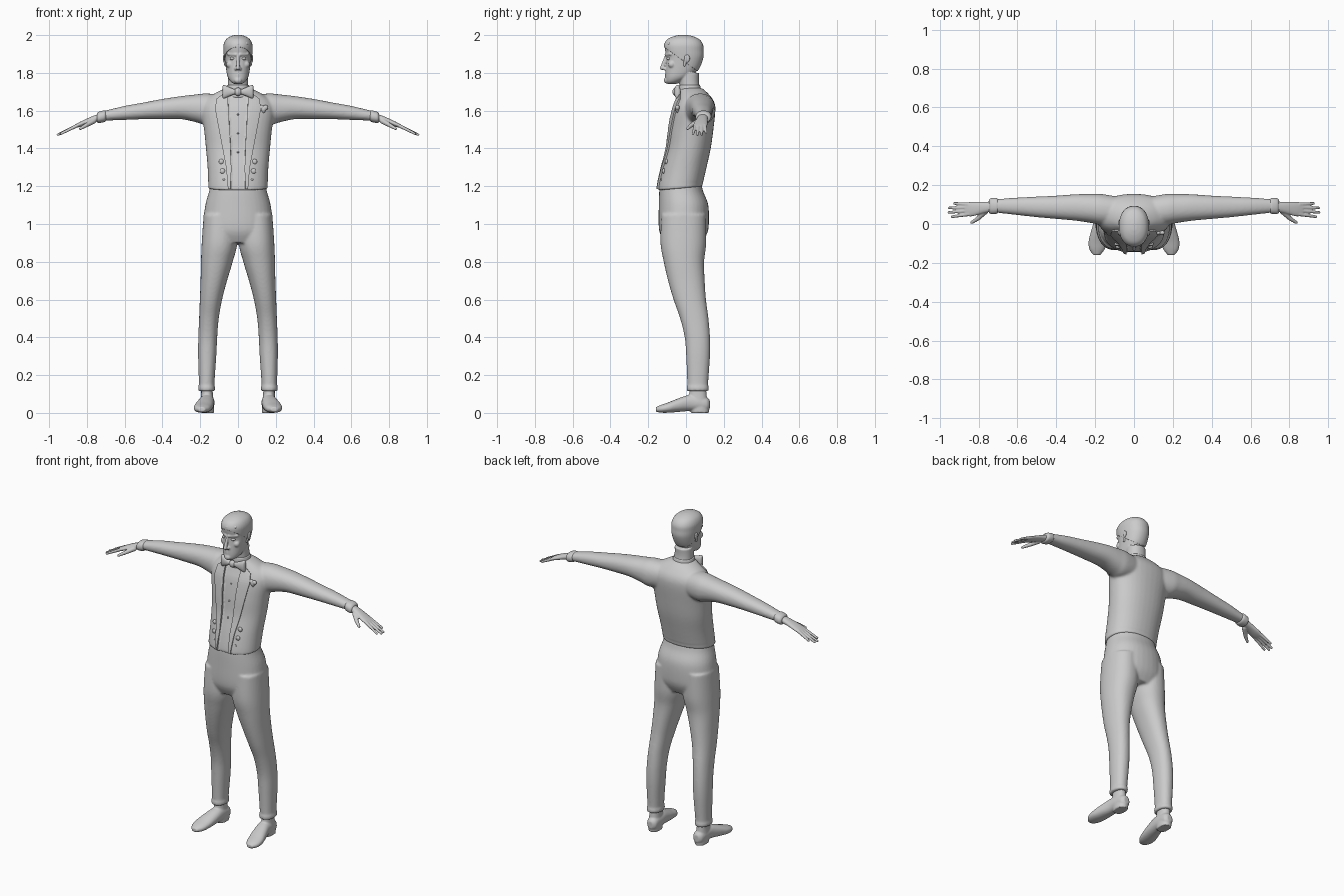
import bpy, bmesh, math
from mathutils import Vector, Matrix
from mathutils.bvhtree import BVHTree


def spline(rows, k):
    out = []
    for i in range(len(rows) - 1):
        a, b, c, d = (rows[max(0, min(len(rows) - 1, i + j))] for j in (-1, 0, 1, 2))
        for q in range(k):
            t = q / k
            out.append([.5 * (2 * y + (z - x) * t + (2 * x - 5 * y + 4 * z - w) * t * t
                              + (3 * y - x - 3 * z + w) * t ** 3) for x, y, z, w in zip(a, b, c, d)])
    return out + [list(rows[-1])]


def loft(bm, rows, axis='Z', s=1, n=36, p=2.2, k=5):
    """Rows are (position on axis, centre a, centre b, radius a, radius b)."""
    rings = []
    for t, a, b, ra, rb in spline(rows, k):
        ring = []
        for i in range(n):
            c, d = math.cos(math.tau * i / n), math.sin(math.tau * i / n)
            u = a + ra * math.copysign(abs(c) ** (2 / p), c)
            w = b + rb * math.copysign(abs(d) ** (2 / p), d)
            co = {'Z': (s * u, w, t), 'X': (s * t, u, w), 'Y': (s * u, t, w)}[axis]
            ring.append(bm.verts.new(co))
        rings.append(ring)
    for r0, r1 in zip(rings, rings[1:]):
        for i in range(n):
            j = (i + 1) % n
            bm.faces.new((r0[i], r0[j], r1[j], r1[i]))
    bm.faces.new(rings[0])
    bm.faces.new(rings[-1])


def ball(bm, co, r, scale=(1, 1, 1)):
    m = Matrix.Translation(co) @ Matrix.Diagonal((*scale, 1))
    bmesh.ops.create_icosphere(bm, subdivisions=3, radius=r, matrix=m)


def rod(bm, p0, p1, r0, r1, n=14):
    for i in range(n):
        t = i / (n - 1)
        ball(bm, Vector(p0).lerp(Vector(p1), t), r0 + (r1 - r0) * t)


def make(name, bm, voxel=0, smooth=0):
    bmesh.ops.recalc_face_normals(bm, faces=bm.faces[:])
    me = bpy.data.meshes.new(name)
    bm.to_mesh(me)
    bm.free()
    ob = bpy.data.objects.new(name, me)
    bpy.context.collection.objects.link(ob)
    if voxel:
        m = ob.modifiers.new('fuse', 'REMESH')
        m.mode, m.voxel_size = 'VOXEL', voxel
        m = ob.modifiers.new('soften', 'SMOOTH')
        m.factor, m.iterations = .5, smooth
        dg = bpy.context.evaluated_depsgraph_get()
        baked = bpy.data.meshes.new_from_object(ob.evaluated_get(dg))
        ob.modifiers.clear()
        ob.data = baked
    ob.data.polygons.foreach_set('use_smooth', [True] * len(ob.data.polygons))
    return ob


# jacket: torso and both sleeves fused
bm = bmesh.new()
loft(bm, [(1.18, 0, -.032, .158, .119), (1.22, 0, -.027, .158, .118), (1.3, 0, -.009, .161, .118),
          (1.4, 0, .015, .17, .116), (1.5, 0, .028, .18, .117), (1.6, 0, .042, .195, .113),
          (1.65, 0, .047, .18, .1), (1.69, 0, .04, .125, .078), (1.72, 0, .026, .065, .058)])
for s in (1, -1):
    loft(bm, [(.08, .065, 1.61, .075, .075), (.17, .075, 1.608, .08, .083), (.22, .08, 1.612, .075, .074),
              (.3, .085, 1.616, .068, .061), (.4, .086, 1.609, .06, .053), (.5, .088, 1.599, .053, .044),
              (.6, .091, 1.588, .045, .037), (.7, .093, 1.574, .036, .027), (.735, .093, 1.568, .034, .025)],
         'X', s)
jacket = make('jacket', bm, .007, 8)

# shirt front: opening pressed back into the jacket
LAPEL = [(1.685, .05, .08), (1.66, .05, .112), (1.61, .048, .12), (1.45, .038, .09), (1.3, .033, .062), (1.185, .036, .052)]


def lapel_at(z):
    for a, b in zip(LAPEL, LAPEL[1:]):
        if a[0] >= z >= b[0]:
            t = (a[0] - z) / (a[0] - b[0])
            return [a[i] + (b[i] - a[i]) * t for i in (1, 2)]
    return LAPEL[0][1:] if z > 1.6 else LAPEL[-1][1:]


for v in jacket.data.vertices:
    if v.normal.y < -.2 and abs(v.co.x) < lapel_at(v.co.z)[0] and v.co.z < 1.69:
        v.co.y += .006
# tilt the hem up towards the back
for v in jacket.data.vertices:
    if v.co.z < 1.23:
        v.co.z += (v.co.y + .12) * .09 * (1.23 - v.co.z) / .05
tree = BVHTree.FromPolygons([v.co for v in jacket.data.vertices], [p.vertices[:] for p in jacket.data.polygons])


def front(x, z, lift=0):
    hit = tree.ray_cast(Vector((x, -1, z)), Vector((0, 1, 0)))[0]
    return Vector((x, (hit.y if hit else -.02) - lift, z))


# lapels laid on the jacket surface
for side, s in (('left', 1), ('right', -1)):
    bm = bmesh.new()
    grid = []
    for i in range(41):
        z = LAPEL[0][0] + (LAPEL[-1][0] - LAPEL[0][0]) * i / 40
        a, b = lapel_at(z)
        row = []
        for j in range(7):
            x = a + .003 + (b - a - .003) * j / 6
            row.append(bm.verts.new(front(s * x, z, .005)))
        grid.append(row)
    for r0, r1 in zip(grid, grid[1:]):
        for j in range(6):
            bm.faces.new((r0[j], r0[j + 1], r1[j + 1], r1[j])[::-s])
    ob = make(side + '_lapel', bm)
    for f in ob.data.polygons:
        f.use_smooth = False
    m = ob.modifiers.new('thickness', 'SOLIDIFY')
    m.thickness, m.offset = .01, 0

# jacket buttons and shirt studs
bm = bmesh.new()
for s in (1, -1):
    for x, z, r in ((.088, 1.33, .014), (.082, 1.28, .014), (.075, 1.235, .006)):
        ball(bm, front(s * x, z), r, (1, .6, 1))
for z in (1.58, 1.48, 1.38):
    ball(bm, front(0, z), .005)
make('buttons', bm)

# lapel flower
bm = bmesh.new()
c = front(.135, 1.61)
for dx, dz, r in ((-.011, .007, .014), (.011, .007, .014), (0, -.003, .014), (0, -.014, .009)):
    ball(bm, c + Vector((dx, -.004, dz)), r, (1, .8, 1))
make('flower', bm, .003, 2)

# bow tie
bm = bmesh.new()
for s in (1, -1):
    loft(bm, [(0, -.052, 1.7, .012, .012), (.02, -.052, 1.7, .012, .014), (.05, -.048, 1.7, .016, .026),
              (.074, -.045, 1.7, .016, .036), (.082, -.044, 1.7, .008, .03)], 'X', s, 24)
ball(bm, (0, -.056, 1.7), .02, (.95, .8, 1.1))
make('bow_tie', bm)

# shirt collar
bm = bmesh.new()
loft(bm, [(1.67, 0, .022, .07, .062), (1.71, 0, .02, .064, .06), (1.735, 0, .018, .059, .056)])
make('collar', bm)

# trousers: hips and both legs fused
bm = bmesh.new()
loft(bm, [(1.21, 0, -.028, .146, .11), (1.17, 0, -.025, .154, .117), (1.1, 0, -.013, .173, .131),
          (1.0, 0, -.012, .185, .133), (.95, 0, -.013, .187, .125), (.9, 0, -.014, .17, .1)])
for s in (1, -1):
    loft(bm, [(1.05, .095, -.012, .087, .118), (.9, .098, -.014, .094, .121), (.8, .112, -.011, .084, .107),
              (.7, .128, .002, .07, .097), (.6, .143, .02, .059, .086), (.5, .154, .044, .052, .075),
              (.4, .16, .06, .05, .067), (.3, .163, .064, .048, .063), (.15, .166, .062, .041, .055),
              (.138, .166, .062, .045, .059), (.115, .166, .062, .044, .058)], s=s)
make('trousers', bm, .007, 6)

# shoes with heel block and ankle
bm = bmesh.new()
for s in (1, -1):
    loft(bm, [(.126, .16, .045, .016, .022), (.11, .16, .046, .032, .036), (.07, .162, .052, .037, .042),
              (.02, .165, .053, .04, .043), (-.04, .176, .041, .046, .036), (-.09, .186, .029, .048, .028),
              (-.13, .19, .022, .04, .021), (-.16, .192, .018, .018, .012)], 'Y', s)
    loft(bm, [(0, .161, .073, .034, .048), (.03, .161, .072, .035, .05)], s=s)
    loft(bm, [(.05, .163, .062, .036, .052), (.1, .164, .063, .031, .046), (.15, .165, .062, .03, .042)], s=s)
make('shoes', bm, .005, 3)

# cuffs
bm = bmesh.new()
for s in (1, -1):
    loft(bm, [(.7, .093, 1.572, .035, .026), (.71, .093, 1.57, .041, .031), (.735, .092, 1.565, .041, .03),
              (.746, .092, 1.563, .034, .024)], 'X', s)
make('cuffs', bm)

# hands
bm = bmesh.new()
for s in (1, -1):
    loft(bm, [(.73, .09, 1.566, .026, .02), (.78, .084, 1.55, .03, .017), (.83, .077, 1.53, .037, .014),
              (.86, .076, 1.518, .035, .01), (.872, .076, 1.513, .028, .007)], 'X', s, 24)
    for y0, y1, x1, z1 in ((.05, .037, .937, 1.478), (.068, .06, .953, 1.473),
                           (.085, .083, .951, 1.474), (.101, .106, .925, 1.485)):
        rod(bm, (s * .85, y0, 1.522), (s * x1, y1, z1), .0098, .0072)
    rod(bm, (s * .765, .065, 1.545), (s * .805, .027, 1.522), .015, .011)
    rod(bm, (s * .805, .027, 1.522), (s * .835, .008, 1.505), .011, .008)
make('hands', bm, .004, 2)

# head with neck, brow, nose, lips and chin
bm = bmesh.new()
loft(bm, [(1.742, 0, -.075, .022, .025), (1.755, 0, -.065, .04, .042), (1.78, 0, -.043, .055, .066),
          (1.82, 0, -.022, .063, .086), (1.88, 0, -.008, .07, .096), (1.92, 0, -.011, .073, .1),
          (1.95, 0, -.013, .072, .099), (1.975, 0, -.014, .06, .082), (1.99, 0, -.014, .038, .05),
          (1.997, 0, -.014, .012, .018)])
loft(bm, [(1.66, 0, .03, .058, .06), (1.74, 0, .018, .054, .052), (1.8, 0, .015, .054, .055)])
rod(bm, (0, -.106, 1.888), (0, -.127, 1.826), .007, .011)
ball(bm, (0, -.105, 1.76), .02, (1, .6, .8))
for s in (1, -1):
    rod(bm, (s * .01, -.106, 1.896), (s * .052, -.082, 1.9), .008, .008)
    ball(bm, (s * .011, -.112, 1.822), .009)
    ball(bm, (s * .043, -.075, 1.845), .02)
    for dz in (.005, -.005):
        rod(bm, (0, -.106, 1.785 + dz), (s * .018, -.097, 1.785), .006, .003, 8)
head = make('head', bm, .004, 4)

# eyes
bm = bmesh.new()
for s in (1, -1):
    ball(bm, (s * .03, -.091, 1.876), .012, (1.15, 1, .7))
make('eyes', bm)

# ears
bm = bmesh.new()
for s in (1, -1):
    rod(bm, (s * .07, .002, 1.885), (s * .066, -.008, 1.84), .011, .007, 8)
    ball(bm, (s * .074, .006, 1.876), .017, (.4, .9, 1.25))
make('ears', bm, .003, 2)

# hair: upper part of the head lifted into a cap, with a swept fringe
bm = bmesh.new()
bm.from_mesh(head.data)
bm.normal_update()
bmesh.ops.bisect_plane(bm, geom=bm.verts[:] + bm.edges[:] + bm.faces[:], plane_co=(0, -.12, 1.942),
                       plane_no=(.0, .155, .21), clear_inner=True)
for v, n in [(v, v.normal.copy()) for v in bm.verts]:
    v.co += n * .004
hair = make('hair', bm)
m = hair.modifiers.new('thickness', 'SOLIDIFY')
m.thickness, m.offset = .008, -1
bm = bmesh.new()
rod(bm, (.045, -.088, 1.955), (0, -.108, 1.95), .01, .01)
rod(bm, (0, -.108, 1.95), (-.042, -.094, 1.928), .01, .006)
make('fringe', bm, .004, 3)
